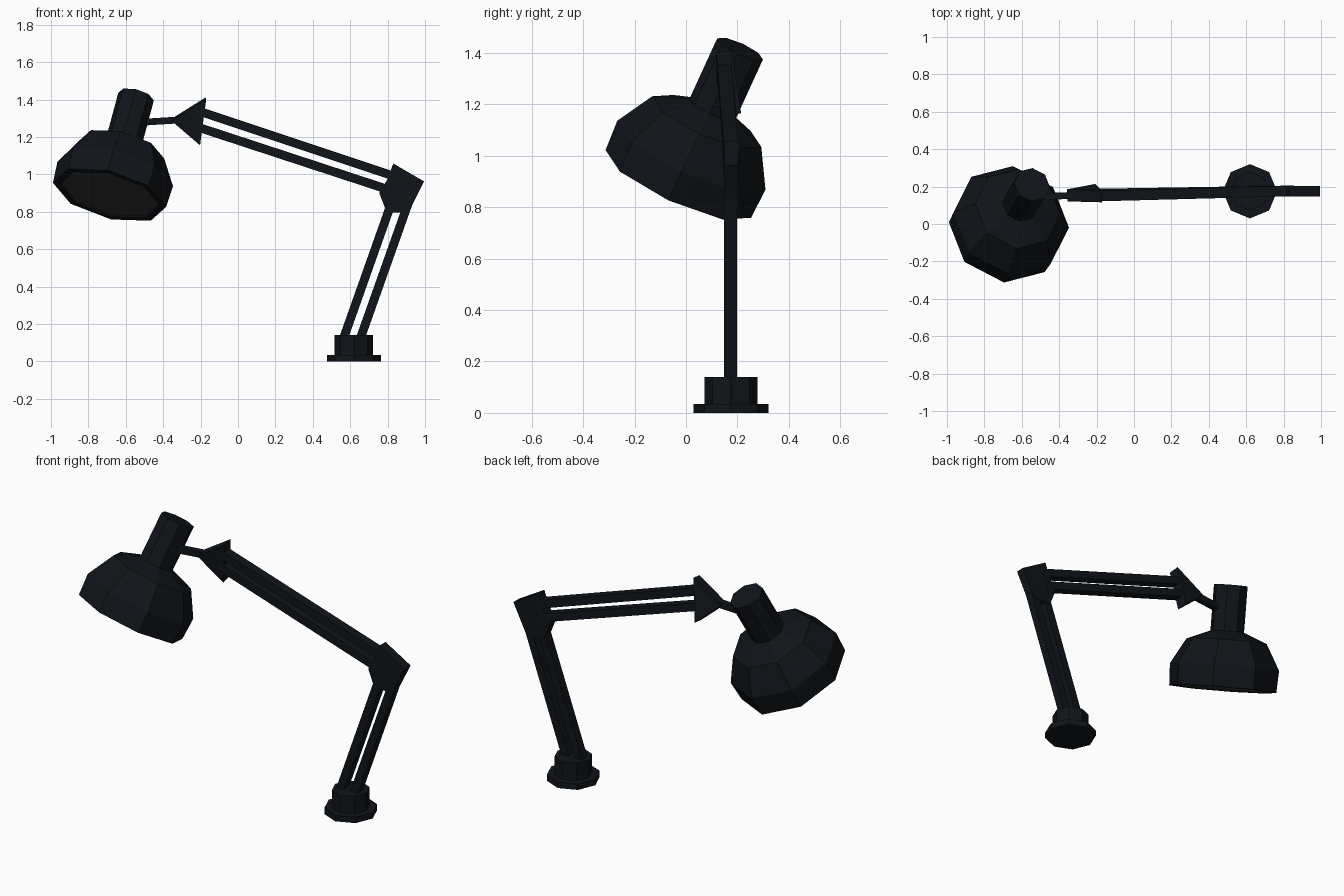
import bpy, bmesh, math
from mathutils import Vector as V

if "Cube" in bpy.data.objects:
    bpy.data.objects.remove(bpy.data.objects["Cube"])


def material(name, rgb):
    m = bpy.data.materials.new(name)
    m.diffuse_color = (*rgb, 1)
    m.use_nodes = True
    m.node_tree.nodes["Principled BSDF"].inputs["Base Color"].default_value = m.diffuse_color
    return m


BLACK = material("black_paint", (0.005, 0.007, 0.01))
GREY = material("lamp_face", (0.04, 0.04, 0.04))


def finish(name, bm, mat):
    bmesh.ops.recalc_face_normals(bm, faces=bm.faces)
    me = bpy.data.meshes.new(name)
    bm.to_mesh(me)
    bm.free()
    me.materials.append(mat)
    ob = bpy.data.objects.new(name, me)
    bpy.context.collection.objects.link(ob)


def lathe(name, profile, origin, axis, ref, mat=BLACK, sides=8):
    """Capped faceted solid from (radius, distance along axis) pairs."""
    bm = bmesh.new()
    axis = V(axis).normalized()
    u = (V(ref) - axis * V(ref).dot(axis)).normalized()
    w = axis.cross(u)
    rings = []
    for r, t in profile:
        angles = [2 * math.pi * i / sides for i in range(sides)]
        rings.append([bm.verts.new(V(origin) + axis * t + r * (u * math.cos(a) + w * math.sin(a)))
                      for a in angles])
    for a, b in zip(rings, rings[1:]):
        for i in range(sides):
            j = (i + 1) % sides
            bm.faces.new((a[i], a[j], b[j], b[i]))
    bm.faces.new(rings[0])
    bm.faces.new(rings[-1])
    finish(name, bm, mat)


def plate(name, points, thickness, normal=(0, 1, 0)):
    """Flat polygon thickened evenly to both sides along its normal."""
    bm = bmesh.new()
    off = V(normal).normalized() * thickness / 2
    a = [bm.verts.new(V(p) - off) for p in points]
    b = [bm.verts.new(V(p) + off) for p in points]
    bm.faces.new(a)
    bm.faces.new(b)
    for i in range(len(a)):
        j = (i + 1) % len(a)
        bm.faces.new((a[i], a[j], b[j], b[i]))
    finish(name, bm, BLACK)


def bar(name, p, q, height, thickness):
    """Rectangular bar between two points."""
    p, q = V(p), V(q)
    side = V((0, 1, 0))
    up = (q - p).cross(side).normalized() * height / 2
    plate(name, [p - up, q - up, q + up, p + up], thickness, up.cross(q - p))


# Stepped foot
BX, AY = 0.62, 0.173
lathe("base", [(0.145, 0), (0.145, 0.035), (0.103, 0.035), (0.103, 0.14)],
      (BX, AY + 0.002, 0), (0, 0, 1), (1, 0, 0))

# Lower pair of bars
for n, x in (("left", 0.556), ("right", 0.646)):
    bar(f"lower_arm_{n}", (x, AY, 0.10), (x + 0.262, AY, 0.84), 0.047, 0.05)

# Elbow plate
elbow = [(0.83, 1.058), (0.995, 0.962), (0.912, 0.797),
         (0.795, 0.797), (0.755, 0.90), (0.80, 0.975)]
plate("elbow", [(x, AY + 0.002, z) for x, z in elbow], 0.056)

# Upper pair of bars, drifting slightly forward
bar("upper_arm_top", (0.85, 0.177, 0.985), (-0.20, 0.149, 1.335), 0.047, 0.056)
bar("upper_arm_bottom", (0.82, 0.177, 0.913), (-0.22, 0.160, 1.254), 0.047, 0.056)

# Triangular bracket and rod to the head
tri = [V((-0.357, 0.153, 1.29)), V((-0.172, 0.148, 1.406)), V((-0.205, 0.182, 1.16))]
plate("head_bracket", tri, 0.065, (tri[1] - tri[0]).cross(tri[2] - tri[0]))
bar("head_rod", (-0.55, 0.143, 1.276), (-0.31, 0.154, 1.291), 0.036, 0.036)

# Tilted neck and shade, with distance measured down from the cap
TOP, DOWN, REF = (-0.545, 0.21, 1.415), (-0.2385, -0.404, -0.883), (-0.007, -0.286, 0.14)
lathe("head_neck", [(0.098, 0), (0.098, 0.30)], TOP, DOWN, REF)
lathe("shade", [(0.098, 0.265), (0.234, 0.32), (0.318, 0.468), (0.312, 0.594),
                (0.275, 0.594), (0.27, 0.585)], TOP, DOWN, REF)
lathe("lamp_face", [(0.268, 0.583), (0.268, 0.588)], TOP, DOWN, REF, GREY)
